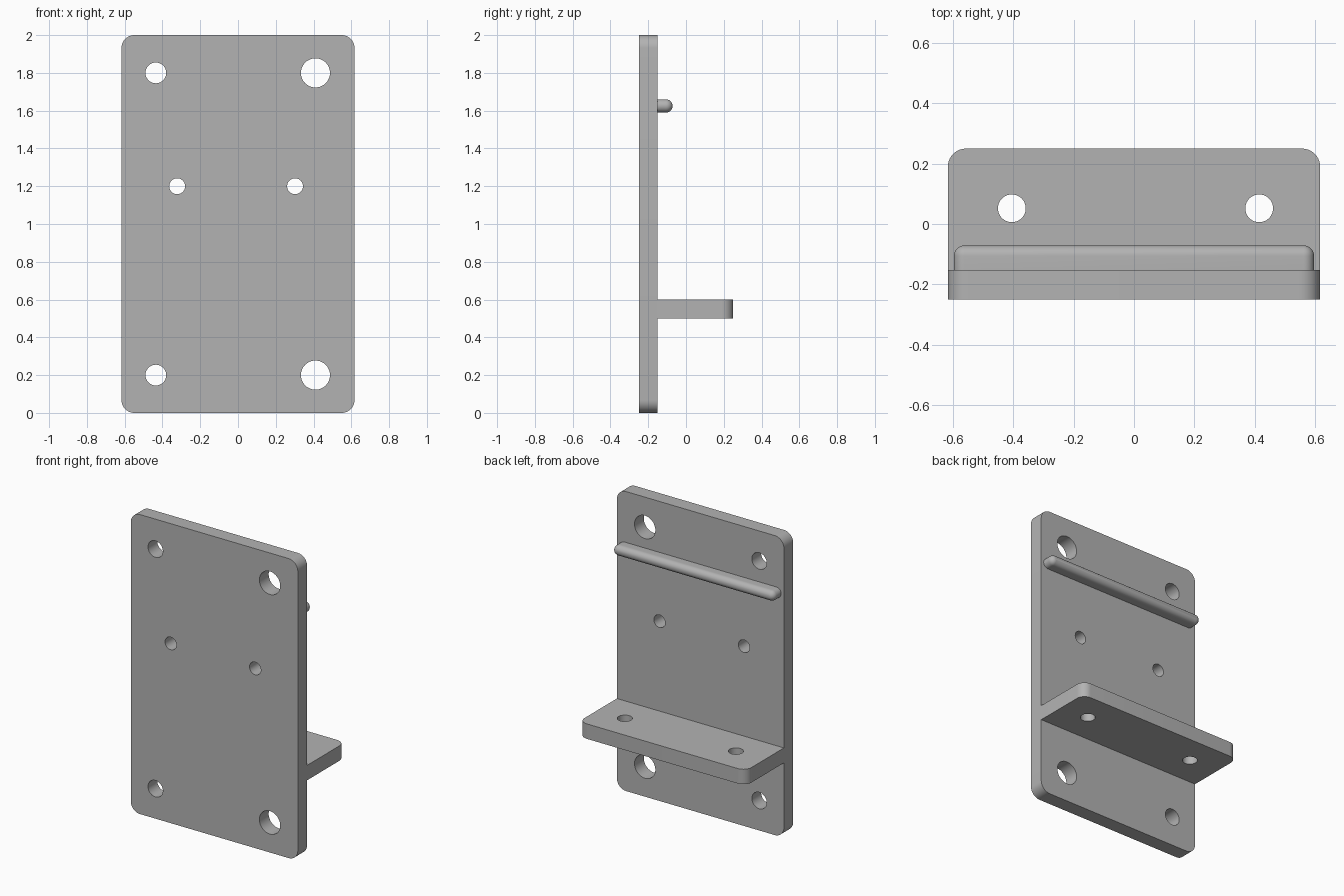
import bpy
import bmesh
from math import pi, sin, cos
from mathutils import Matrix

cube = bpy.data.objects.get("Cube")
if cube:
    bpy.data.objects.remove(cube, do_unlink=True)

grey = bpy.data.materials.new("plain grey")
grey.use_nodes = True
COLOR = (0.45, 0.45, 0.45, 1)
grey.diffuse_color = COLOR
grey.node_tree.nodes["Principled BSDF"].inputs["Base Color"].default_value = COLOR

HALF_W = 0.617
FRONT, PLATE_BACK, SHELF_BACK = -0.25, -0.152, 0.25


def add_object(name, bm):
    bmesh.ops.recalc_face_normals(bm, faces=bm.faces)
    mesh = bpy.data.meshes.new(name)
    bm.to_mesh(mesh)
    bm.free()
    mesh.materials.append(grey)
    obj = bpy.data.objects.new(name, mesh)
    bpy.context.collection.objects.link(obj)
    return obj


def smooth(obj):
    bpy.ops.object.select_all(action="DESELECT")
    obj.select_set(True)
    bpy.context.view_layer.objects.active = obj
    bpy.ops.object.shade_smooth_by_angle(angle=pi / 6)


def rounded_box(name, low, high, radius, is_corner):
    """Box whose edges chosen by is_corner(edge midpoint, edge direction) are rounded."""
    bm = bmesh.new()
    bmesh.ops.create_cube(bm, size=1)
    for v in bm.verts:
        for i in range(3):
            v.co[i] = low[i] if v.co[i] < 0 else high[i]
    edges = [e for e in bm.edges
             if is_corner((e.verts[0].co + e.verts[1].co) / 2,
                          (e.verts[1].co - e.verts[0].co).normalized())]
    bmesh.ops.bevel(bm, geom=edges, offset=radius, segments=10,
                    profile=0.5, affect="EDGES")
    return add_object(name, bm)


def drill(obj, holes, axis):
    """Cut round holes, given as (centre, radius), straight through along an axis."""
    bm = bmesh.new()
    turn = Matrix.Rotation(pi / 2, 4, "X") if axis == "Y" else Matrix()
    for centre, radius in holes:
        bmesh.ops.create_cone(bm, cap_ends=True, segments=48, radius1=radius,
                              radius2=radius, depth=0.3,
                              matrix=Matrix.Translation(centre) @ turn)
    cutter = add_object(obj.name + "_cutter", bm)
    mod = obj.modifiers.new("holes", "BOOLEAN")
    mod.operation = "DIFFERENCE"
    mod.solver = "EXACT"
    mod.object = cutter
    bpy.ops.object.select_all(action="DESELECT")
    obj.select_set(True)
    bpy.context.view_layer.objects.active = obj
    bpy.ops.object.modifier_apply(modifier=mod.name)
    bpy.data.objects.remove(cutter, do_unlink=True)


# Upright plate with four rounded corners, large and small mounting holes
plate = rounded_box("back_plate", (-HALF_W, FRONT, 0), (HALF_W, PLATE_BACK, 2),
                    0.068, lambda mid, d: abs(d.y) > 0.9)
plate_holes = [((x, -0.2, 1.2), 0.042) for x in (-0.322, 0.302)]
for z in (0.2, 1.8):
    plate_holes += [((-0.435, -0.2, z), 0.055), ((0.41, -0.2, z), 0.077)]
drill(plate, plate_holes, "Y")
smooth(plate)

# Shelf with rounded outer corners and two holes
shelf = rounded_box("shelf", (-HALF_W, PLATE_BACK, 0.5), (HALF_W, SHELF_BACK, 0.6),
                    0.06, lambda mid, d: abs(d.z) > 0.9 and mid.y > 0)
drill(shelf, [((x, 0.052, 0.55), 0.046) for x in (-0.405, 0.415)], "Z")
smooth(shelf)

# Rail: long rounded outline that rises from the plate to a fully rounded tip
RAIL_Z, RAIL_R, RAIL_CORE, RAIL_TIP = 1.625, 0.035, 0.562, -0.071
ARC, STEPS = 16, 8
bm = bmesh.new()
levels = [(PLATE_BACK, RAIL_R)]
for k in range(STEPS):
    t = k / STEPS * pi / 2
    levels.append((RAIL_TIP - RAIL_R + RAIL_R * sin(t), RAIL_R * cos(t)))
rings = []
for y, r in levels:
    ring = []
    for side in (1, -1):
        for i in range(ARC + 1):
            a = -pi / 2 + pi * i / ARC
            ring.append(bm.verts.new((side * (RAIL_CORE + r * cos(a)), y,
                                      RAIL_Z + side * r * sin(a))))
    rings.append(ring)
for a, b in zip(rings, rings[1:]):
    for i in range(len(a)):
        j = (i + 1) % len(a)
        bm.faces.new((a[i], a[j], b[j], b[i]))
bm.faces.new(rings[0])
bm.faces.new(rings[-1])
smooth(add_object("rail", bm))
